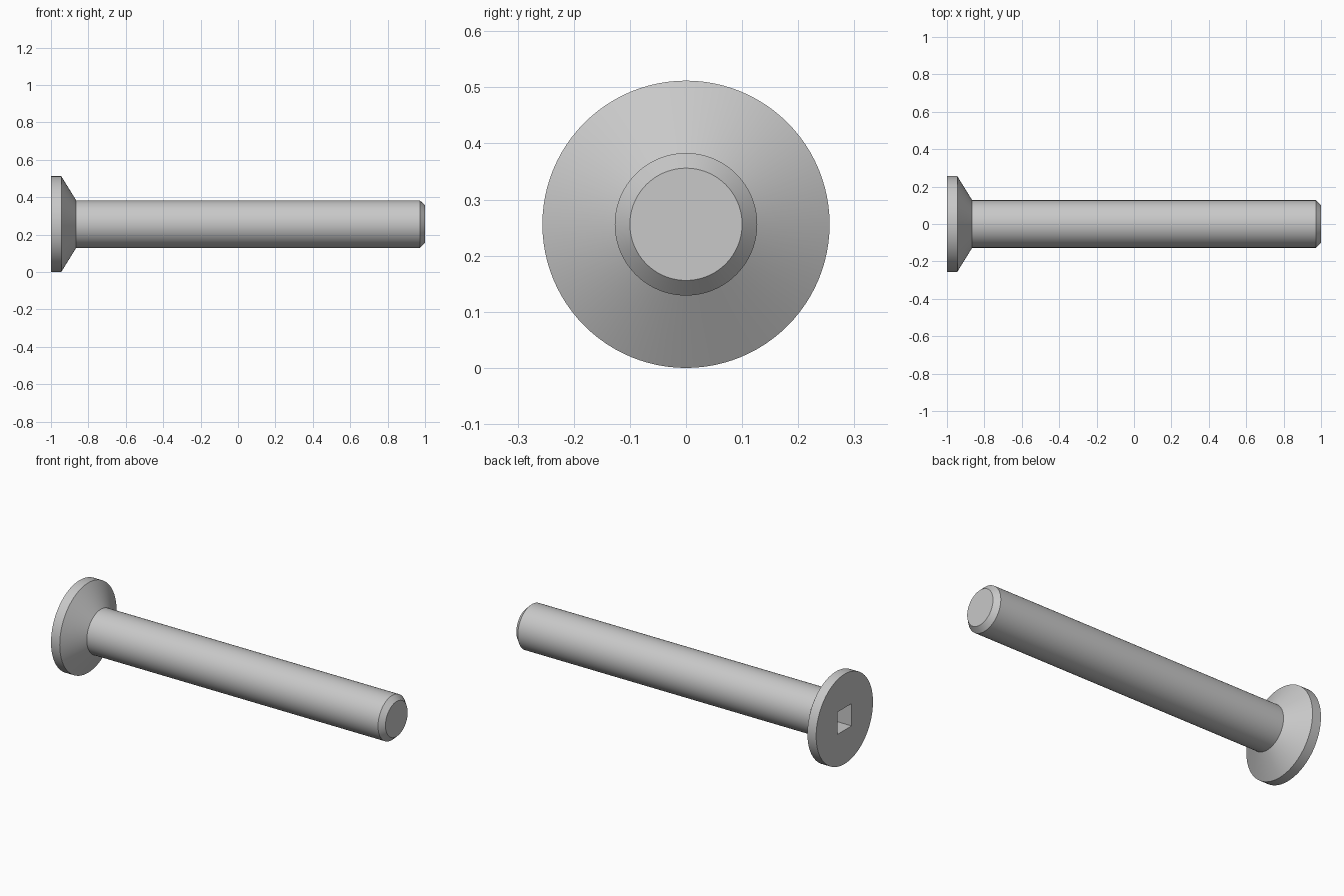
import bpy
import bmesh
from math import cos, sin, pi, radians

default = bpy.data.objects.get("Cube")
if default:
    bpy.data.objects.remove(default, do_unlink=True)

HEAD_R = 0.256
SHAFT_R = 0.127
TIP_R = 0.1
SIDES = 96
SOCKET = 0.127
SOCKET_DEPTH = 0.14

# Plain grey metal
steel = bpy.data.materials.new("grey_steel")
steel.use_nodes = True
grey = (0.58, 0.58, 0.58, 1)
steel.diffuse_color = grey
steel.node_tree.nodes["Principled BSDF"].inputs["Base Color"].default_value = grey


def add_object(name, bm):
    bmesh.ops.recalc_face_normals(bm, faces=bm.faces)
    mesh = bpy.data.meshes.new(name)
    bm.to_mesh(mesh)
    bm.free()
    mesh.materials.append(steel)
    obj = bpy.data.objects.new(name, mesh)
    bpy.context.collection.objects.link(obj)
    return obj


def lathe_x(name, profile, centre_z):
    """Turn (x, radius) points around the long axis, with flat end caps."""
    bm = bmesh.new()
    rings = []
    for x, r in profile:
        angles = [2 * pi * i / SIDES for i in range(SIDES)]
        rings.append([bm.verts.new((x, r * cos(a), centre_z + r * sin(a))) for a in angles])
    for a, b in zip(rings, rings[1:]):
        for i in range(SIDES):
            j = (i + 1) % SIDES
            bm.faces.new((a[i], a[j], b[j], b[i]))
    bm.faces.new(rings[0])
    bm.faces.new(rings[-1])
    return add_object(name, bm)


# Countersunk head, shaft and chamfered tip turned as one solid
screw = lathe_x("countersunk_screw", [
    (-1.0, HEAD_R), (-0.945, HEAD_R),
    (-0.865, SHAFT_R), (0.972, SHAFT_R), (1.0, TIP_R),
], HEAD_R)

# Square drive socket cut into the head
bm = bmesh.new()
bmesh.ops.create_cube(bm, size=1)
bmesh.ops.scale(bm, verts=bm.verts, vec=(2 * SOCKET_DEPTH, SOCKET, SOCKET))
bmesh.ops.translate(bm, verts=bm.verts, vec=(-1, 0, HEAD_R))
cutter = add_object("socket_cutter", bm)
cutter.hide_render = True

cut = screw.modifiers.new("socket", "BOOLEAN")
cut.operation = "DIFFERENCE"
cut.solver = "EXACT"
cut.object = cutter

bpy.ops.object.select_all(action="DESELECT")
screw.select_set(True)
bpy.context.view_layer.objects.active = screw
bpy.ops.object.modifier_apply(modifier=cut.name)
bpy.data.objects.remove(cutter, do_unlink=True)

# Smooth round surfaces, crisp edges
bpy.ops.object.shade_smooth_by_angle(angle=radians(30))
